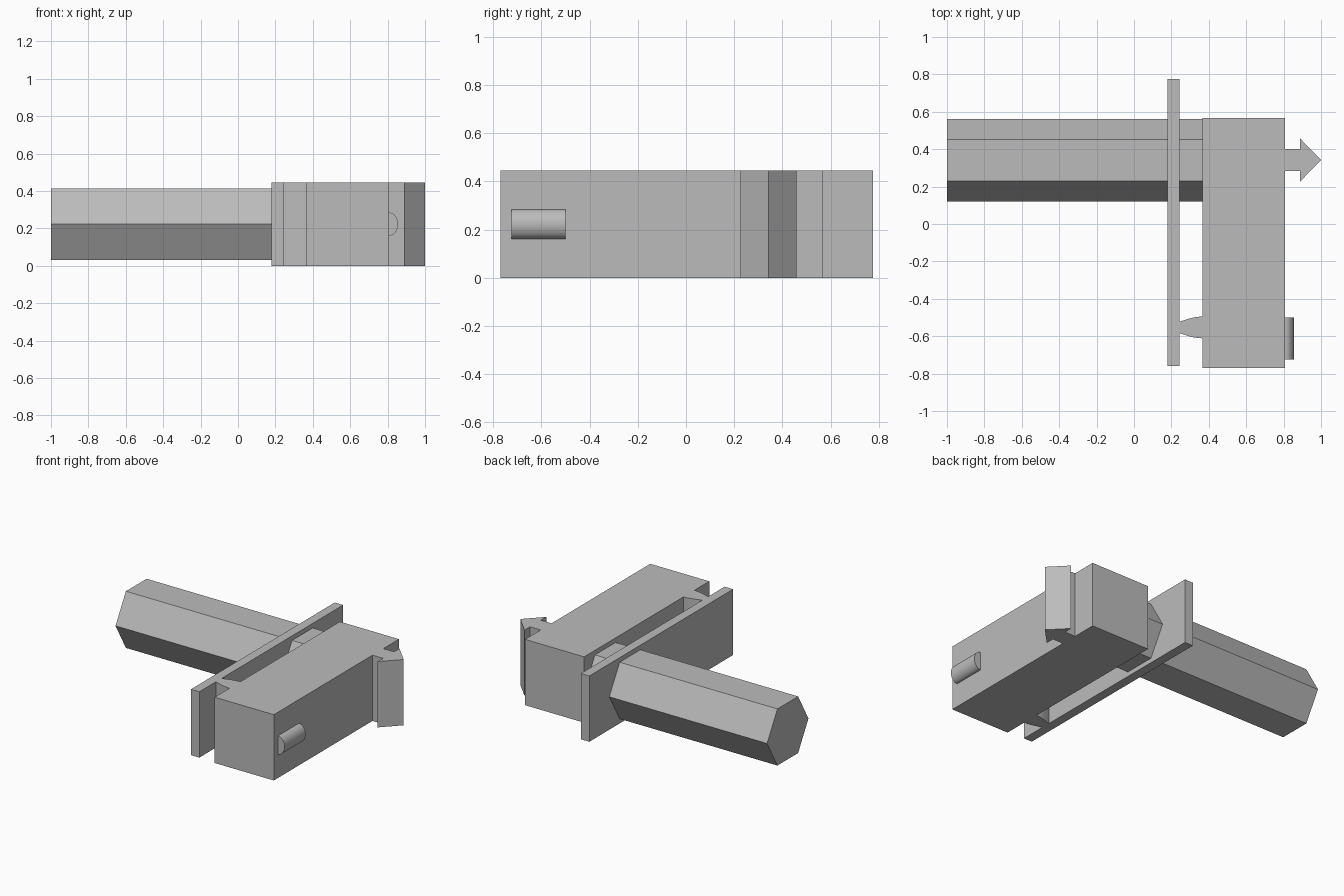
import bpy
import bmesh
import math
from mathutils import Vector

cube = bpy.data.objects.get("Cube")
if cube:
    bpy.data.objects.remove(cube, do_unlink=True)

HEIGHT = 0.445

grey = bpy.data.materials.new("plain grey")
grey.use_nodes = True
colour = (0.5, 0.5, 0.5, 1)
grey.diffuse_color = colour
grey.node_tree.nodes["Principled BSDF"].inputs["Base Color"].default_value = colour


def prism(name, profile, direction, smooth=False):
    """Extrude a closed profile of 3D points along a direction."""
    bm = bmesh.new()
    face = bm.faces.new([bm.verts.new(p) for p in profile])
    extruded = bmesh.ops.extrude_face_region(bm, geom=[face], use_keep_orig=True)
    moved = [v for v in extruded["geom"] if isinstance(v, bmesh.types.BMVert)]
    bmesh.ops.translate(bm, verts=moved, vec=Vector(direction))
    bmesh.ops.recalc_face_normals(bm, faces=bm.faces)
    mesh = bpy.data.meshes.new(name)
    bm.to_mesh(mesh)
    bm.free()
    mesh.materials.append(grey)
    obj = bpy.data.objects.new(name, mesh)
    bpy.context.collection.objects.link(obj)
    if smooth:
        bpy.ops.object.select_all(action="DESELECT")
        obj.select_set(True)
        bpy.context.view_layer.objects.active = obj
        bpy.ops.object.shade_smooth_by_angle(angle=math.radians(30))
    return obj


def upright(name, outline, smooth=False):
    """Full-height part from a plan outline."""
    return prism(name, [(x, y, 0) for x, y in outline], (0, 0, HEIGHT), smooth)


def box(name, x0, x1, y0, y1):
    return upright(name, [(x0, y0), (x1, y0), (x1, y1), (x0, y1)])


# Main block and the thin plate beside it
box("main_block", 0.365, 0.807, -0.77, 0.567)
box("plate", 0.18, 0.243, -0.76, 0.776)

# Hexagonal handle running through the plate to the block
hexagon = [(-1, 0.341 + 0.221 * math.cos(i * math.pi / 3),
            HEIGHT / 2 + 0.221 * math.sin(i * math.pi / 3)) for i in range(6)]
prism("hexagonal_handle", hexagon, (1.365, 0, 0))

# Curved neck joining plate and block
side = []
for i in range(9):
    t = i / 8
    side.append((0.243 + 0.122 * t, 0.03 + 0.028 * math.sin(t * math.pi / 2)))
neck = [(x, w - 0.553) for x, w in side] + [(x, -w - 0.553) for x, w in reversed(side)]
upright("curved_neck", neck, smooth=True)

# Arrow-shaped catch
half = [(0.807, 0.058), (0.887, 0.058), (0.887, 0.116)]
catch = [(x, 0.342 + w) for x, w in half] + [(1, 0.342)]
catch += [(x, 0.342 - w) for x, w in reversed(half)]
upright("arrow_catch", catch)

# Rounded button
arc = [math.pi * (i / 20 - 0.5) for i in range(21)]
button = [(0.807 + 0.049 * math.cos(a), -0.725, HEIGHT / 2 + 0.062 * math.sin(a)) for a in arc]
prism("rounded_button", button, (0, 0.224, 0), smooth=True)
